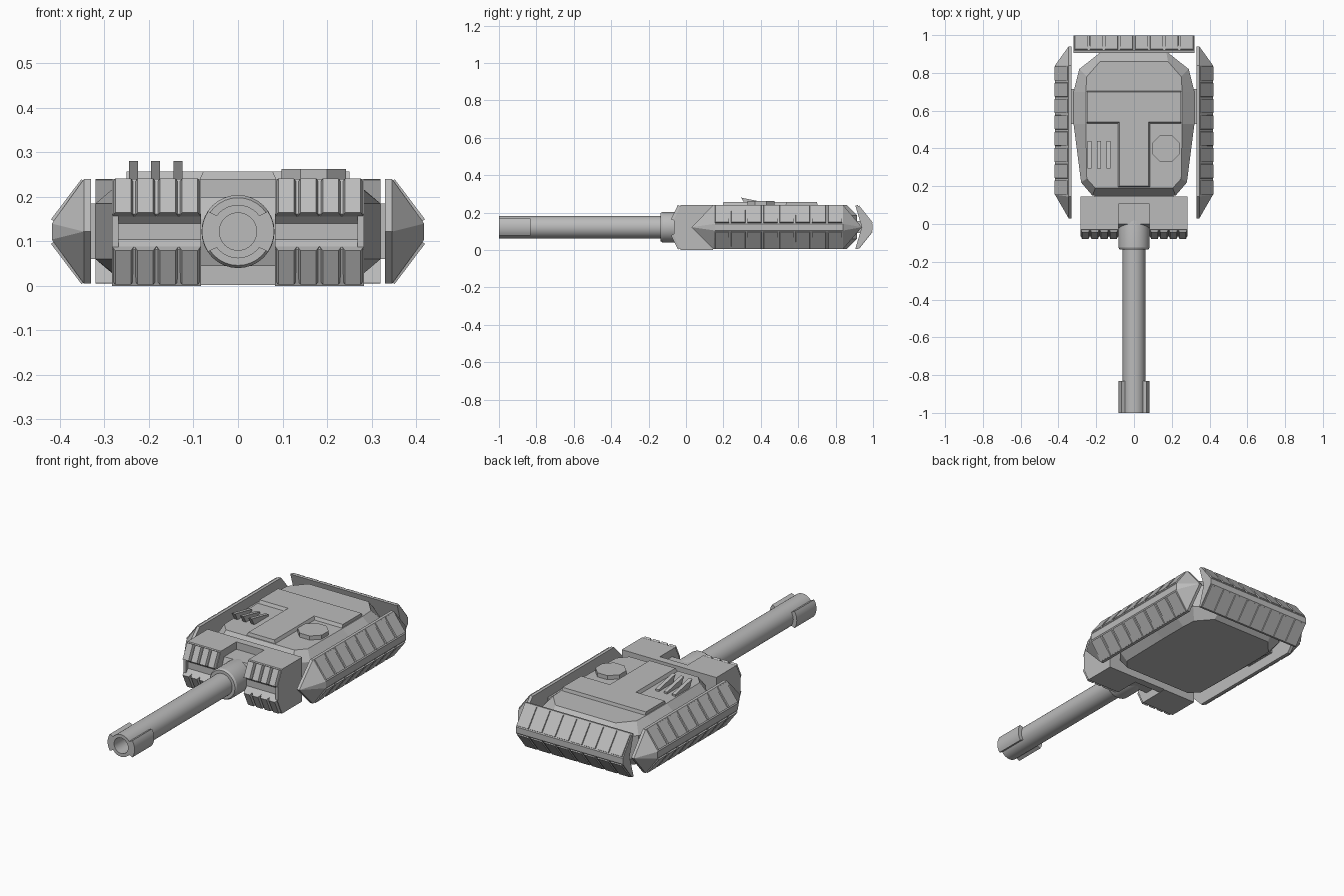
import bpy, bmesh, math
from mathutils import Vector

if "Cube" in bpy.data.objects:
    bpy.data.objects.remove(bpy.data.objects["Cube"])

grey = bpy.data.materials.new("light_grey")
grey.diffuse_color = (0.5, 0.5, 0.5, 1)
grey.use_nodes = True
grey.node_tree.nodes["Principled BSDF"].inputs["Base Color"].default_value = grey.diffuse_color
ZC = 0.122  # height of the gun axis and armour ridges


def finish(name, bm, smooth=False):
    bmesh.ops.recalc_face_normals(bm, faces=bm.faces[:])
    me = bpy.data.meshes.new(name)
    bm.to_mesh(me)
    bm.free()
    me.materials.append(grey)
    ob = bpy.data.objects.new(name, me)
    bpy.context.collection.objects.link(ob)
    if smooth:
        bpy.ops.object.select_all(action='DESELECT')
        ob.select_set(True)
        bpy.context.view_layer.objects.active = ob
        bpy.ops.object.shade_smooth_by_angle(angle=math.radians(30))
    return ob


def hull(bm, pts):
    vs = [bm.verts.new(p) for p in pts]
    res = bmesh.ops.convex_hull(bm, input=vs)
    junk = {v for v in res["geom_interior"] + res["geom_unused"] if isinstance(v, bmesh.types.BMVert)}
    bmesh.ops.delete(bm, geom=list(junk), context='VERTS')


def loft(bm, rings):
    rows = [[bm.verts.new(p) for p in r] for r in rings]
    n = len(rows[0])
    for a, b in zip(rows, rows[1:]):
        for i in range(n):
            bm.faces.new((a[i], a[(i + 1) % n], b[(i + 1) % n], b[i]))
    bm.faces.new(rows[0][::-1])
    bm.faces.new(rows[-1])


def prism(bm, to, profile, u0, u1):
    loft(bm, [[to(u, a, z) for a, z in profile] for u in (u0, u1)])


def box(bm, x0, x1, y0, y1, z0, z1):
    hull(bm, [(x, y, z) for x in (x0, x1) for y in (y0, y1) for z in (z0, z1)])


def panels(bm, to, u0, u1, count, top, low, h, gap, taper):
    """Raised plates along a slope, mirrored above and below the ridge."""
    p, q = Vector(top), Vector(low)
    d = (q - p).normalized()
    n = Vector((-d.y, d.x))
    step = (u1 - u0) / count
    for i in range(count):
        a, b = u0 + i * step + gap, u0 + (i + 1) * step - gap
        for s in (1, -1):
            pts = []
            for u, t in ((a, taper), (b, -taper)):
                for c in (p, q):
                    for uu, off in ((u, -0.006), (u + t, h)):
                        k = c + n * off
                        pts.append(to(uu, k.x, ZC + s * (k.y - ZC)))
            hull(bm, pts)


# Main hull: stacked outlines, widest at the middle
def outline(half, z):
    return ([Vector((x, y, z)) for x, y in half]
            + [Vector((-x, y, z)) for x, y in reversed(half)])


wide = [(.17, .915), (.29, .82), (.32, .70), (.32, .53), (.28, .22), (.22, .15)]
inset = [(.18, .86), (.25, .78), (.255, .70), (.255, .53), (.25, .24), (.205, .19)]
bm = bmesh.new()
loft(bm, [outline(inset, .005), outline(wide, .06), outline(wide, .185), outline(inset, .24)])
finish("hull", bm)

# Raised T-shaped deck
bm = bmesh.new()
tee = [(.25, .705), (.25, .53), (.088, .53), (.088, .195)]
tee_top = [(.25, .70), (.25, .54), (.078, .54), (.078, .20)]
loft(bm, [outline(tee, .235), outline(tee_top, .257)])
finish("raised_deck", bm)

# Round hatch with eight sides
bm = bmesh.new()
ring = [(.17 + .078 * math.cos(math.pi * (k + .5) / 4), .40 + .078 * math.sin(math.pi * (k + .5) / 4))
        for k in range(8)]
loft(bm, [[(x, y, z) for x, y in ring] for z in (.235, .262)])
finish("hatch", bm)

# Slanted vent fins
bm = bmesh.new()
for x in (-.235, -.185, -.135):
    prism(bm, lambda u, a, z: (u, a, z),
          [(.295, .28), (.32, .238), (.44, .238), (.44, .25)], x - .01, x + .01)
finish("vent_fins", bm)

# Side armour: ridged hexagon with raised plates, plus its mount
for side, s in (("right", 1), ("left", -1)):
    to = lambda u, a, z: Vector((s * a, u, z))
    bm = bmesh.new()
    hexagon = [(.03, ZC), (.145, .24), (.84, .24), (.94, ZC), (.84, .005), (.145, .005)]
    hull(bm, [to(y, a, z) for a in (.33, .346) for y, z in hexagon]
         + [to(y, .418, z) for y in (.155, .84) for z in (ZC - .018, ZC + .018)])
    panels(bm, to, .15, .84, 8, (.347, .236), (.415, .146), .006, .004, .003)
    finish(side + "_armour", bm)
    bm = bmesh.new()
    box(bm, s * .28, s * .335, .53, .715, .06, .185)
    finish(side + "_armour_mount", bm)

# Rear armour: chevron section with raised plates
bm = bmesh.new()
to = lambda u, a, z: Vector((u, a, z))
prism(bm, to, [(.905, .238), (.918, .24), (.998, .138), (.998, .106), (.918, .005), (.905, .006), (.94, ZC)],
      -.32, .32)
panels(bm, to, -.32, .32, 8, (.921, .234), (.994, .143), .006, .004, .003)
finish("rear_armour", bm)
bm = bmesh.new()
box(bm, -.15, .15, .88, .943, .09, .155)
finish("rear_armour_mount", bm)

# Gun mantlet: two toothed cheeks joined behind the gun
to = lambda u, a, z: Vector((u, -a, z))
cheek = [(-.145, .24), (.028, .24), (.066, .162), (.044, .14), (.044, .104), (.066, .082), (.028, 0), (-.145, 0)]
for side, s in (("right", 1), ("left", -1)):
    bm = bmesh.new()
    u0, u1 = sorted((s * .083, s * .283))
    prism(bm, to, cheek, u0, u1)
    panels(bm, to, u0, u1, 4, (.029, .234), (.066, .158), .016, .0005, .007)
    # outer end wall that closes the groove
    prism(bm, to, [(.03, .165), (.064, .165), (.064, .08), (.03, .08)], *sorted((s * .268, s * .283)))
    finish(side + "_mantlet_cheek", bm)
bm = bmesh.new()
prism(bm, to, [(-.105, .24), (-.145, .24), (-.145, .002), (-.105, .002), (-.105, .045), (0, .045),
               (.02, .1), (.02, .15), (0, .2), (-.105, .2)], -.085, .085)
finish("mantlet_bridge", bm)
bm = bmesh.new()
box(bm, -.21, .21, .13, .18, .06, .185)
finish("mantlet_mount", bm)


# Gun barrel parts turned around the gun axis
def lathe(name, profile, segs=32):
    bm = bmesh.new()
    vs = [bm.verts.new((r, y, ZC)) for r, y in profile]
    es = [bm.edges.new(e) for e in zip(vs, vs[1:])]
    bmesh.ops.spin(bm, geom=vs + es, cent=(0, 0, ZC), axis=(0, 1, 0),
                   angle=2 * math.pi, steps=segs)
    bmesh.ops.remove_doubles(bm, verts=bm.verts[:], dist=1e-4)
    return finish(name, bm, True)


lathe("gun_barrel", [(0, -.86), (.042, -.86), (.042, -1), (.06, -1), (.06, .05), (0, .05)])
lathe("barrel_collar", [(0, -.135), (.076, -.135), (.082, -.125), (.082, .0), (.076, .03), (0, .03)])

# Muzzle side blocks
bm = bmesh.new()
for s in (1, -1):
    arc = [(s * .081 * math.cos(t), .081 * math.sin(t))
           for t in (math.radians(-34 + 68 * k / 8) for k in range(9))]
    section = [(s * .046, -.035)] + arc + [(s * .046, .035)]
    loft(bm, [[(x, y, ZC + z) for x, z in section] for y in (-1, -.832)])
finish("muzzle_blocks", bm, True)
